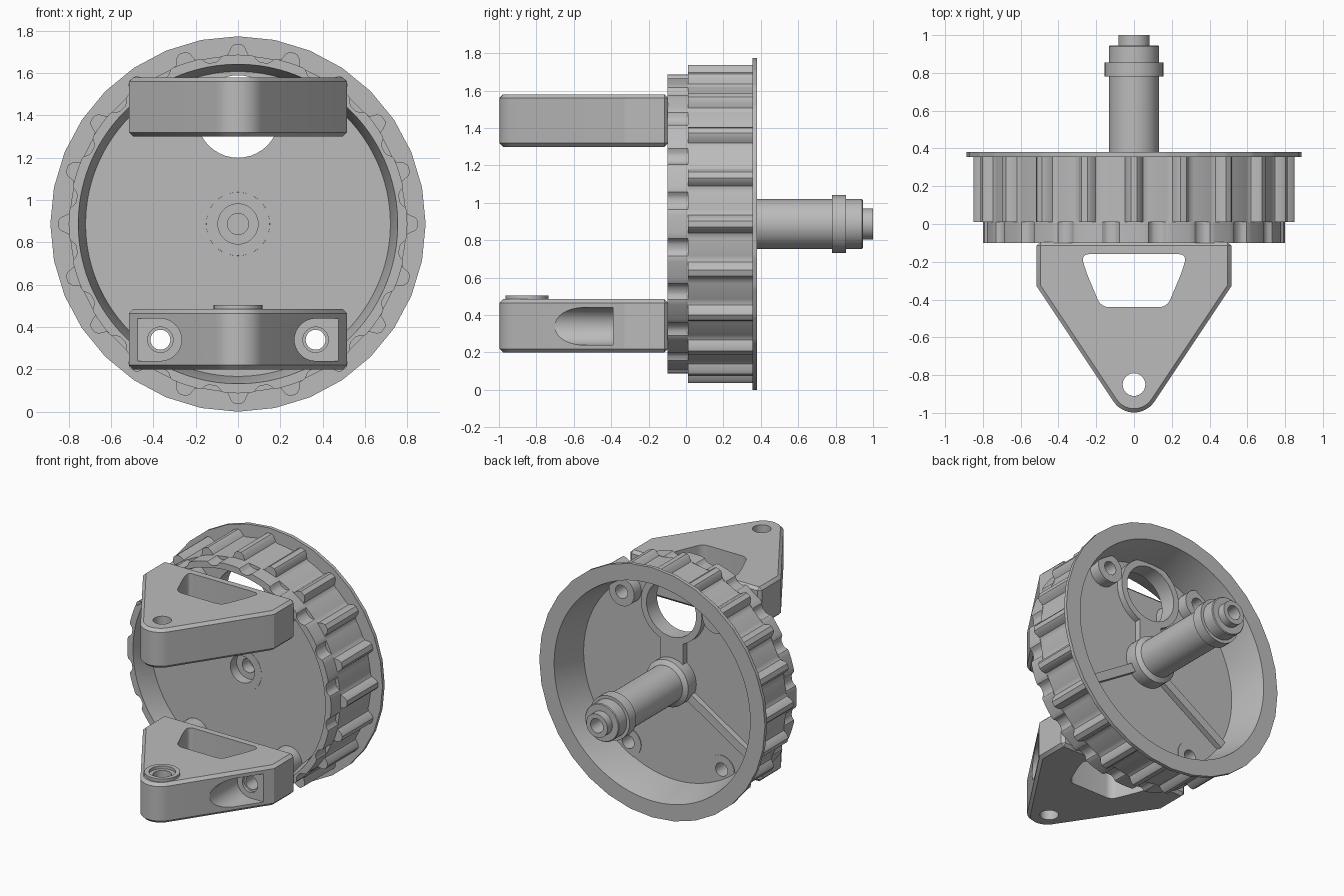
import bpy, bmesh, math

if "Cube" in bpy.data.objects:
    bpy.data.objects.remove(bpy.data.objects["Cube"])

grey = bpy.data.materials.new("plain grey")
grey.use_nodes = True
grey.diffuse_color = (0.5, 0.5, 0.5, 1)
grey.node_tree.nodes["Principled BSDF"].inputs["Base Color"].default_value = (0.5, 0.5, 0.5, 1)

AXLE = 0.887      # height of the wheel axis
TEETH = 20
parts = []


def finish(name, bm):
    bmesh.ops.remove_doubles(bm, verts=bm.verts, dist=1e-5)
    bmesh.ops.recalc_face_normals(bm, faces=bm.faces)
    mesh = bpy.data.meshes.new(name)
    bm.to_mesh(mesh)
    bm.free()
    mesh.materials.append(grey)
    ob = bpy.data.objects.new(name, mesh)
    bpy.context.collection.objects.link(ob)
    parts.append(ob)
    return ob


def loft(name, rings, n=48, x=0, z=AXLE, closed=False):
    """Rings of (y, radius or radius function) around a y axis."""
    bm = bmesh.new()
    loops = []
    for y, r in rings:
        loop = []
        for i in range(n):
            a = 2 * math.pi * i / n
            rad = r(a) if callable(r) else r
            loop.append(bm.verts.new((x + rad * math.cos(a), y, z + rad * math.sin(a))))
        loops.append(loop)
    pairs = list(zip(loops, loops[1:]))
    if closed:
        pairs.append((loops[-1], loops[0]))
    else:
        bm.faces.new(loops[0])
        bm.faces.new(loops[-1])
    for p, q in pairs:
        for i in range(n):
            j = (i + 1) % n
            bm.faces.new((p[i], p[j], q[j], q[i]))
    return finish(name, bm)


def tube(name, x, z, inner, outer, y0, y1):
    return loft(name, [(y0, inner), (y0, outer), (y1, outer), (y1, inner)], 40, x, z, True)


def rod(x, z, r, y0, y1):
    return loft("cutter", [(y0, r), (y1, r)], 40, x, z)


def prism(name, pts, z0, z1, rounding=0):
    """Outline in x and y raised from z0 to z1, corners optionally rounded."""
    bm = bmesh.new()
    bm.faces.new([bm.verts.new((x, y, z0)) for x, y in pts])
    if rounding:
        bmesh.ops.bevel(bm, geom=bm.verts[:], offset=rounding, segments=6,
                        profile=0.5, affect='VERTICES')
    out = bmesh.ops.extrude_face_region(bm, geom=bm.faces[:])
    for v in out["geom"]:
        if isinstance(v, bmesh.types.BMVert):
            v.co.z = z1
    return finish(name, bm)


def circle(cx, cy, r, start=0, end=360, n=40):
    step = math.radians(end - start) / n
    count = n if end - start == 360 else n + 1
    return [(cx + r * math.cos(math.radians(start) + i * step),
             cy + r * math.sin(math.radians(start) + i * step)) for i in range(count)]


def apply(ob, mod):
    bpy.context.view_layer.objects.active = ob
    bpy.ops.object.modifier_apply(modifier=mod.name)


def cut(ob, *cutters):
    for c in cutters:
        mod = ob.modifiers.new("cut", 'BOOLEAN')
        mod.operation = 'DIFFERENCE'
        mod.solver = 'EXACT'
        mod.object = c
        apply(ob, mod)
        parts.remove(c)
        bpy.data.objects.remove(c)


# Toothed rim with flange
def toothed(low, high, inner, outer):
    def radius(a):
        t = abs((a * TEETH / (2 * math.pi) + 0.5) % 1 - 0.5)
        k = min(1, max(0, (t - inner) / (outer - inner)))
        return high + (low - high) * k * k * (3 - 2 * k)
    return radius


def polygon(r, sides):
    def radius(a):
        w = 2 * math.pi / sides
        return r * math.cos(w / 2) / math.cos(a % w - w / 2)
    return radius


gear = toothed(0.795, 0.85, 0.08, 0.22)
step_gear = toothed(0.772, 0.8, 0.28, 0.42)
flange = polygon(0.887, 32)
loft("toothed_rim", [(-0.1, 0.755), (-0.1, step_gear), (0.01, step_gear), (0.01, gear),
                     (0.355, gear), (0.355, flange), (0.38, flange), (0.38, 0.77),
                     (0.12, 0.72), (0.05, 0.72)], TEETH * 16, closed=True)

# Web plate with openings
HOLE_Z = 1.395
BOLT_X = 0.367
BOLTS = [(s * BOLT_X, z) for s in (-1, 1) for z in (0.34, 1.435)]
web = loft("web_plate", [(0.05, 0.73), (0.12, 0.73)], 96)
cut(web, rod(0, AXLE, 0.14, 0, 0.3), rod(0, HOLE_Z, 0.205, 0, 0.3),
    *[rod(x, z, 0.06, 0, 0.3) for x, z in BOLTS])
tube("opening_collar", 0, HOLE_Z, 0.195, 0.24, 0.048, 0.165)
for x, z in BOLTS:
    tube("bolt_boss", x, z, 0.047, 0.1, -0.1, 0.2 if z > AXLE else 0.125)

# Hub and stepped shaft, with a blind bore at each end
loft("hub_shaft", [(0.2, 0), (0.2, 0.05), (0.12, 0.05), (0.12, 0.095), (0.049, 0.095),
                   (0.049, 0.15), (0.1, 0.165), (0.21, 0.165), (0.23, 0.133), (0.78, 0.133),
                   (0.78, 0.155), (0.855, 0.155), (0.855, 0.133), (0.94, 0.133),
                   (0.945, 0.128), (0.945, 0.083), (1, 0.083), (1, 0.05), (0.88, 0.05), (0.88, 0)])

# Ribs from the hub
prism("rib_upper", [(-0.09, 0.1), (0.09, 0.1), (0.09, 0.165), (-0.09, 0.165)], AXLE + 0.1, 1.18)
for side in (-1, 1):
    rib = prism("rib_lower", [(-0.03, 0.1), (0.03, 0.1), (0.03, 0.16), (-0.03, 0.16)], 0.14, 0.725)
    rib.location.z = AXLE
    rib.rotation_euler.y = side * math.radians(122)


# Triangular arms
TIP_Y = -0.85


def arm(name, z0, z1):
    nose = circle(0, -0.868, 0.13, 214, 326, 14)
    ob = prism(name, [(0.515, -0.33), (0.515, -0.095), (-0.515, -0.095), (-0.515, -0.33)] + nose, z0, z1)
    mod = ob.modifiers.new("chamfer", 'BEVEL')
    mod.width = 0.02
    mod.segments = 1
    mod.limit_method = 'ANGLE'
    mod.angle_limit = math.radians(60)
    apply(ob, mod)
    window = prism("cutter", [(0.28, -0.16), (-0.28, -0.16), (-0.255, -0.25), (-0.175, -0.44),
                              (0.175, -0.44), (0.255, -0.25)], z0 - 0.1, z1 + 0.1, 0.04)
    cut(ob, window, prism("cutter", circle(0, TIP_Y, 0.06), z0 - 0.1, z1 + 0.1))
    return ob


arm("upper_arm", 1.30, 1.58)
lower = arm("lower_arm", 0.20, 0.485)

# Bolt pockets in the lower arm
for side in (-1, 1):
    x = side * BOLT_X
    w = side * 0.7
    cut(lower, rod(x, 0.34, 0.1, -1.1, -0.39),
        prism("cutter", [(x, -1.1), (w, -1.1), (w, -0.39), (x, -0.39)], 0.24, 0.44),
        rod(x, 0.34, 0.047, -0.5, 0), rod(x, 0.34, 0.06, -0.5, -0.37))

# Raised seat at the tip of the lower arm
seat = prism("tip_seat", circle(0, TIP_Y, 0.115), 0.47, 0.505)
cut(seat, prism("cutter", circle(0, TIP_Y, 0.085), 0.4, 0.6))

bpy.ops.object.select_all(action='DESELECT')
for ob in parts:
    ob.select_set(True)
bpy.context.view_layer.objects.active = parts[0]
bpy.ops.object.shade_smooth_by_angle(angle=math.radians(28))
